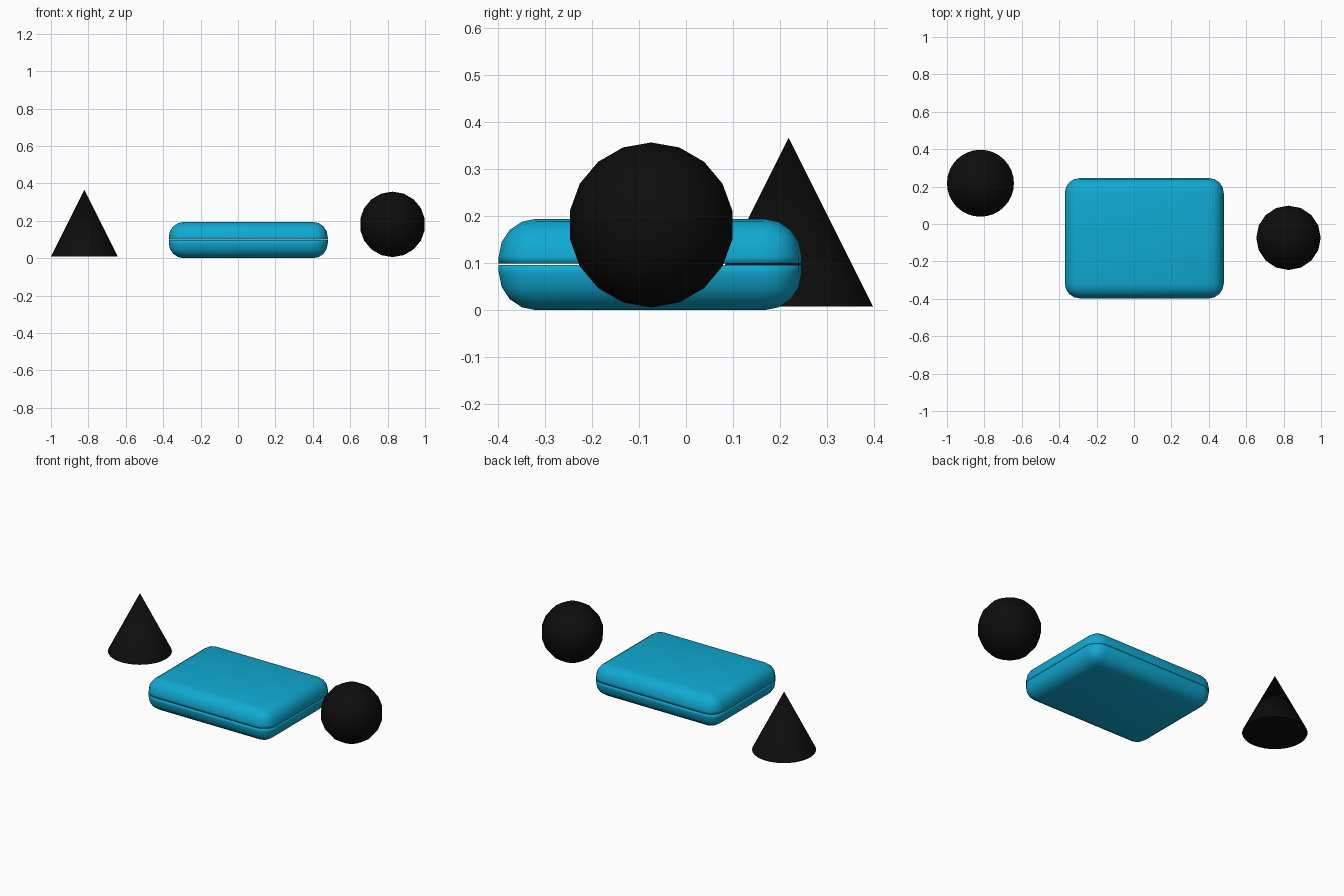
import bpy, bmesh, math
from mathutils import Vector

if "Cube" in bpy.data.objects:
    bpy.data.objects.remove(bpy.data.objects["Cube"])


def material(name, color):
    m = bpy.data.materials.new(name)
    m.diffuse_color = color
    m.use_nodes = True
    m.node_tree.nodes["Principled BSDF"].inputs["Base Color"].default_value = m.diffuse_color
    return m


teal = material("teal", (0.005, 0.40, 0.65, 1))
black = material("black", (0.004, 0.004, 0.004, 1))


def finish(ob, name, mat, angle=60):
    ob.name = name
    ob.data.materials.append(mat)
    bpy.ops.object.select_all(action='DESELECT')
    ob.select_set(True)
    bpy.context.view_layer.objects.active = ob
    bpy.ops.object.shade_smooth_by_angle(angle=math.radians(angle))


def case_half(name, upper):
    # half of a fully rounded block, closed along the parting line
    bm = bmesh.new()
    bmesh.ops.create_cube(bm, size=1)
    bmesh.ops.scale(bm, vec=(0.85, 0.643, 0.194), verts=bm.verts)
    bmesh.ops.translate(bm, vec=(0.055, -0.076, 0.097), verts=bm.verts)
    bmesh.ops.bevel(bm, geom=bm.edges[:], offset=0.08, segments=4,
                    profile=0.5, affect='EDGES')
    # slim gap between the two halves
    z = 0.0988 if upper else 0.0962
    cut = bmesh.ops.bisect_plane(
        bm, geom=bm.verts[:] + bm.edges[:] + bm.faces[:],
        plane_co=Vector((0, 0, z)), plane_no=Vector((0, 0, 1)),
        clear_inner=upper, clear_outer=not upper)
    rim = [e for e in cut["geom_cut"] if isinstance(e, bmesh.types.BMEdge)]
    bmesh.ops.holes_fill(bm, edges=rim, sides=0)
    bmesh.ops.recalc_face_normals(bm, faces=bm.faces)
    me = bpy.data.meshes.new(name)
    bm.to_mesh(me)
    bm.free()
    ob = bpy.data.objects.new(name, me)
    bpy.context.collection.objects.link(ob)
    finish(ob, name, teal, 100)


case_half("case_base", False)
case_half("case_lid", True)

# cone beside the case
bpy.ops.mesh.primitive_cone_add(vertices=32, radius1=0.179, depth=0.358,
                                location=(-0.821, 0.218, 0.187))
finish(bpy.context.object, "cone", black)

# ball on the other side
bpy.ops.mesh.primitive_uv_sphere_add(segments=16, ring_count=9, radius=0.175,
                                     location=(0.826, -0.074, 0.181))
finish(bpy.context.object, "ball", black)
